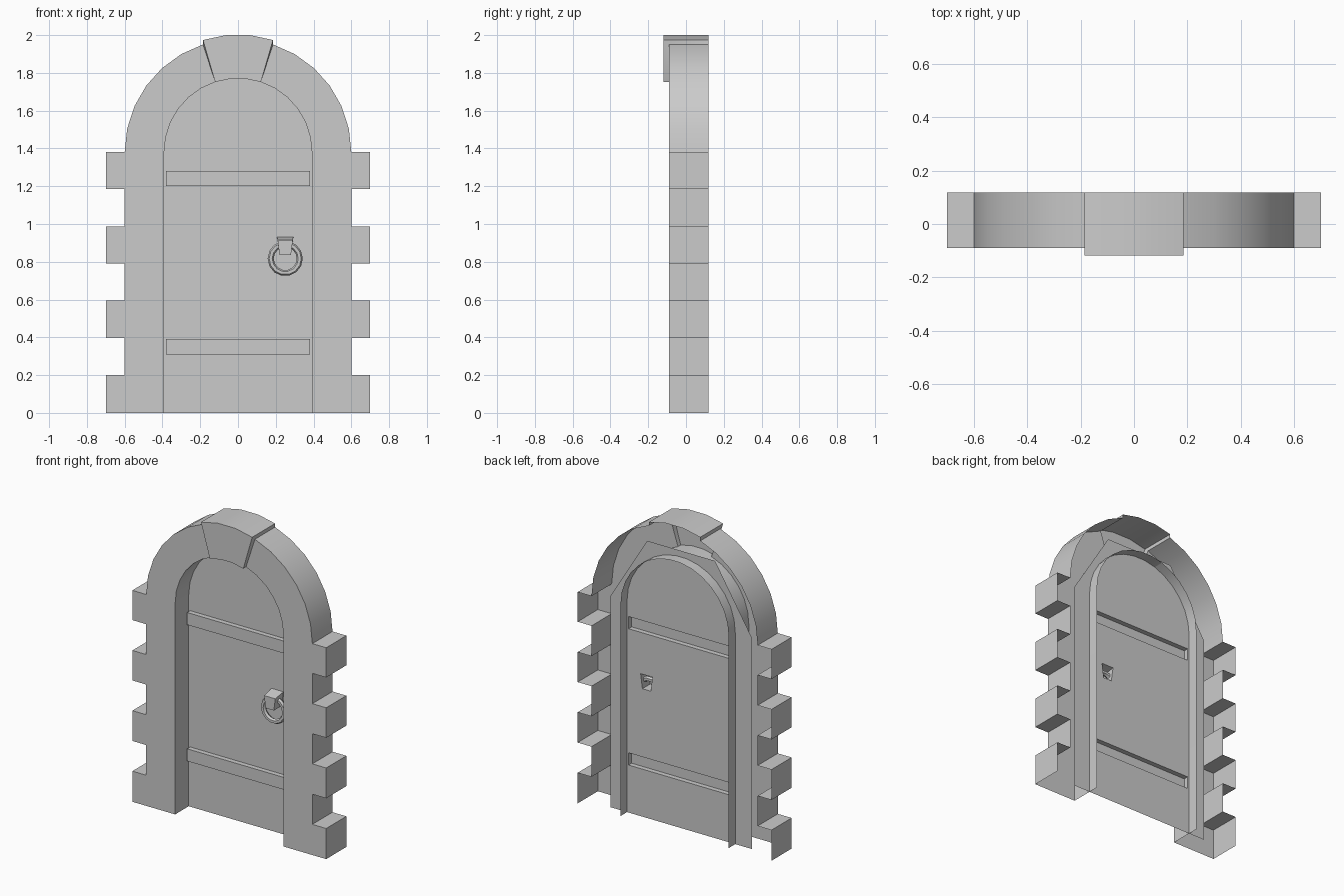
import bpy, bmesh
from math import cos, sin, radians, pi
from mathutils import Matrix

if "Cube" in bpy.data.objects:
    bpy.data.objects.remove(bpy.data.objects["Cube"])

BACK, FRONT, KEY_FRONT, DOOR_Y = 0.118, -0.09, -0.118, 0.05
SPRING, R_OUT, R_IN, R_KEY = 1.38, 0.6, 0.391, 0.623


def arc(r, degrees):
    return [(r * cos(radians(a)), SPRING + r * sin(radians(a))) for a in degrees]


def row(bm, pts, y):
    return [bm.verts.new((x, y, z)) for x, z in pts]


def strip(bm, a, b, closed=False):
    n = len(a)
    for i in range(n if closed else n - 1):
        j = (i + 1) % n
        bm.faces.new((a[i], a[j], b[j], b[i]))


def finish(bm, name):
    # Weld, then make the sheet face the front (-y)
    bmesh.ops.remove_doubles(bm, verts=bm.verts, dist=1e-5)
    bmesh.ops.recalc_face_normals(bm, faces=bm.faces)
    if sum(f.normal.y * f.calc_area() for f in bm.faces) > 1e-4:
        bmesh.ops.reverse_faces(bm, faces=bm.faces)
    me = bpy.data.meshes.new(name)
    bm.to_mesh(me)
    bm.free()
    ob = bpy.data.objects.new(name, me)
    bpy.context.collection.objects.link(ob)
    bpy.ops.object.select_all(action='DESELECT')
    ob.select_set(True)
    bpy.context.view_layer.objects.active = ob
    bpy.ops.object.shade_smooth_by_angle(angle=radians(30))
    return ob


# Stone surround: right half, open at the back, with toothed corner stones
bm = bmesh.new()
levels = [0, 0.2, 0.397, 0.595, 0.792, 0.988, 1.186, SPRING]
outer = []
for i in range(7):
    x = 0.7 if i % 2 == 0 else R_OUT
    outer += [(x, levels[i]), (x, levels[i + 1])]
steps = range(0, 73, 12)
outer += arc(R_OUT, steps)
inner = [(R_IN, 0)] + arc(R_IN, steps)
of, inf = row(bm, outer, FRONT), row(bm, inner, FRONT)
bm.faces.new(of + inf[::-1])
strip(bm, of, row(bm, outer, BACK))
strip(bm, inf, row(bm, inner, BACK))
frame = finish(bm, "stone_surround")
mod = frame.modifiers.new("mirror", 'MIRROR')
mod.use_mirror_merge = False

# Keystone: projecting wedge at the crown
bm = bmesh.new()
steps = (72, 84, 96, 108)
top = arc(R_KEY, steps)
top[0], top[-1] = (0.185, 1.974), (-0.185, 1.974)
low, shoulder = arc(R_IN, steps), arc(R_OUT, steps)
tf, lf = row(bm, top, KEY_FRONT), row(bm, low, KEY_FRONT)
tb, lb = row(bm, top, BACK), row(bm, low, BACK)
bm.faces.new(tf + lf[::-1])
strip(bm, tf, tb)
strip(bm, lf, lb)
for k in (0, -1):
    p, = row(bm, [low[k]], FRONT)
    r, = row(bm, [shoulder[k]], FRONT)
    rb, = row(bm, [shoulder[k]], BACK)
    bm.faces.new((lf[k], tf[k], r, p))
    bm.faces.new((tf[k], tb[k], rb, r))
finish(bm, "keystone")

# Door sheet with pressed-out bands and handle bracket, hollow behind
bm = bmesh.new()
door = [(0.51, 0), (0.51, SPRING), (0.245, 1.81),
        (-0.245, 1.81), (-0.51, SPRING), (-0.51, 0)]


def band(z0, z1):
    return [(-0.38, z0), (0.38, z0), (0.38, z1), (-0.38, z1)]


bracket_base = [(0.22, 0.835), (0.28, 0.835), (0.293, 0.93), (0.207, 0.93)]
bracket_front = [(0.22, 0.835), (0.28, 0.835), (0.29, 0.914), (0.21, 0.914)]
raised = [(band(0.31, 0.39), band(0.31, 0.39), 0.018),
          (band(1.2, 1.28), band(1.2, 1.28), 0.018),
          (bracket_base, bracket_front, -0.03)]
bases = [row(bm, b, DOOR_Y) for b, f, y in raised]
edges = []
for loop in [row(bm, door, DOOR_Y)] + bases:
    edges += [bm.edges.new((loop[i - 1], loop[i])) for i in range(len(loop))]
bmesh.ops.triangle_fill(bm, edges=edges, use_beauty=True, normal=(0, -1, 0))
for base, (b, f, y) in zip(bases, raised):
    face = row(bm, f, y)
    strip(bm, base, face, closed=True)
    bm.faces.new(face)
finish(bm, "door")

# Ring handle hanging from the bracket
bpy.ops.mesh.primitive_torus_add(major_segments=14, minor_segments=6,
                                 major_radius=0.077, minor_radius=0.016,
                                 location=(0.25, 0.015, 0.817),
                                 rotation=(pi / 2, 0, 0))
ring = bpy.context.object
ring.name = "ring_handle"
bpy.ops.object.shade_smooth_by_angle(angle=radians(30))
